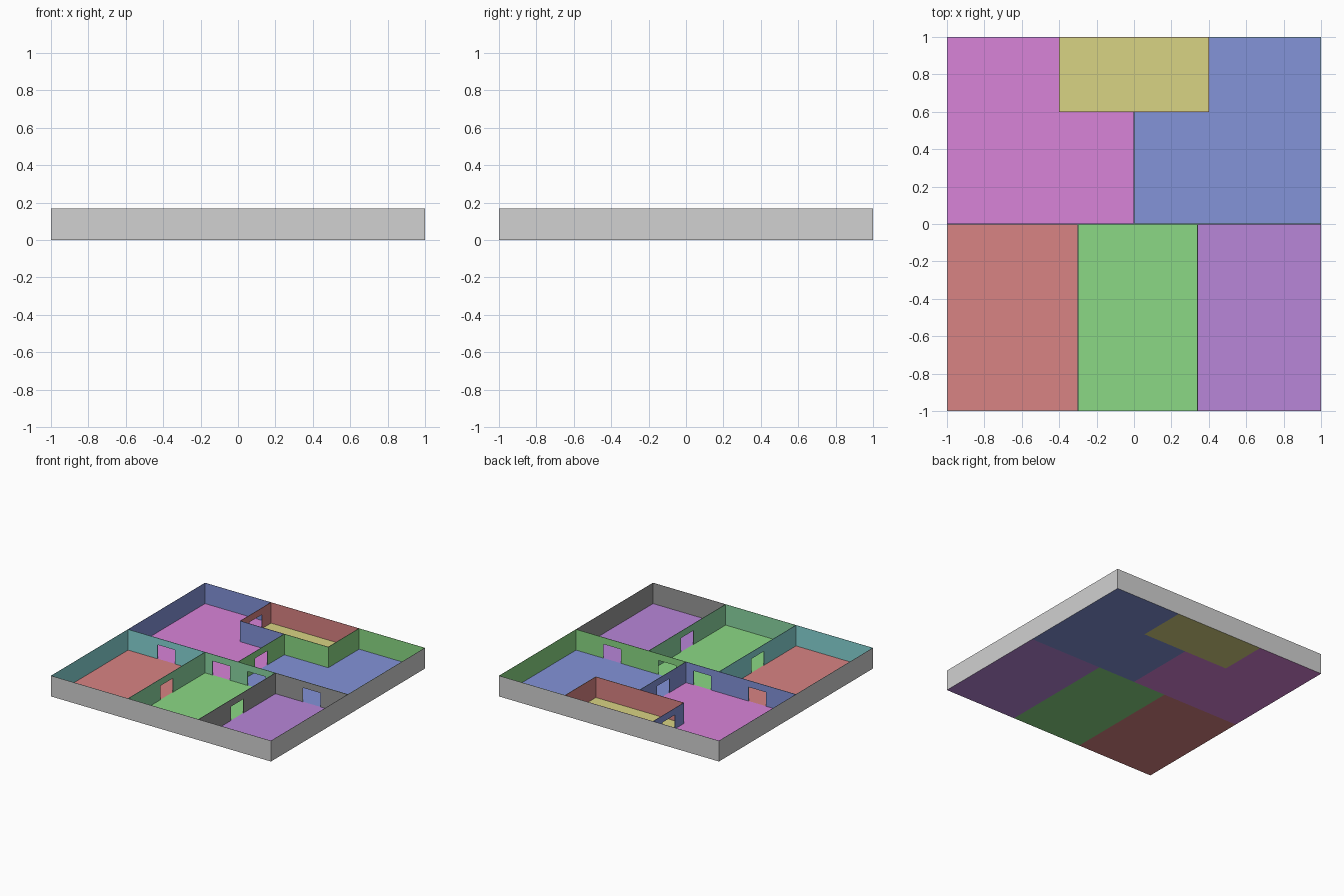
import bpy, bmesh
from mathutils import Vector

cube = bpy.data.objects.get("Cube")
if cube:
    bpy.data.objects.remove(cube, do_unlink=True)

HEIGHT = 0.17      # wall height
DOOR_TOP = 0.115   # doorway height
HALF_DOOR = 0.08
SKIN = 0.002       # half thickness of a partition


def material(name, *rgb):
    linear = [((c / 255 + 0.055) / 1.055) ** 2.4 for c in rgb] + [1.0]
    mat = bpy.data.materials.new(name)
    mat.use_nodes = True
    mat.diffuse_color = linear
    node = next(n for n in mat.node_tree.nodes if n.type == 'BSDF_PRINCIPLED')
    node.inputs["Base Color"].default_value = linear
    return mat


pink = material("pink", 217, 131, 217)
yellow = material("yellow", 217, 212, 131)
blue = material("blue", 131, 147, 217)
red = material("red", 217, 131, 131)
green = material("green", 139, 217, 133)
purple = material("purple", 184, 134, 217)
teal = material("teal", 135, 214, 214)
sea_green = material("sea green", 139, 214, 162)
dark_grey = material("dark grey", 152, 152, 152)
light_grey = material("light grey", 209, 209, 209)


def make_object(name, faces, mat):
    bm = bmesh.new()
    for face in faces:
        bm.faces.new([bm.verts.new(p) for p in face])
    bmesh.ops.remove_doubles(bm, verts=bm.verts[:], dist=0.0001)
    mesh = bpy.data.meshes.new(name)
    bm.to_mesh(mesh)
    bm.free()
    mesh.materials.append(mat)
    obj = bpy.data.objects.new(name, mesh)
    bpy.context.collection.objects.link(obj)


def at(p, z):
    return (p.x, p.y, z)


def rectangle(x0, y0, x1, y1):
    return [(x0, y0), (x1, y0), (x1, y1), (x0, y1)]


# Doorway centres, each on a wall shared by two rooms
doors = [Vector(d) for d in [(-0.65, 0), (-0.15, 0), (0.17, 0), (0.67, 0),
                             (-0.3, -0.5), (0.34, -0.5), (0, 0.3), (-0.4, 0.8)]]


def panel(a, b, inner_a, inner_b, z0, z1):
    """Inner face of a wall piece, with its rim, ends and underside."""
    faces = [[at(inner_b, z0), at(inner_a, z0), at(inner_a, z1), at(inner_b, z1)][::-1],
             [at(a, z1), at(inner_a, z1), at(inner_b, z1), at(b, z1)][::-1]]
    if z0 > 0:
        faces.append([at(a, z0), at(inner_a, z0), at(inner_b, z0), at(b, z0)])
    else:
        for p, q in ((a, inner_a), (b, inner_b)):
            faces.append([at(p, z0), at(q, z0), at(q, z1), at(p, z1)])
    return faces


def room_walls(outline):
    pts = [Vector(p) for p in outline]
    count = len(pts)
    dirs = [(pts[(i + 1) % count] - pts[i]).normalized() for i in range(count)]
    normals = [Vector((-d.y, d.x)) for d in dirs]
    inner = [pts[i] + SKIN * (normals[i] + normals[i - 1]) for i in range(count)]
    faces = []
    for i, d in enumerate(dirs):
        j = (i + 1) % count
        a, b, n = pts[i], pts[j], normals[i] * SKIN
        length = (b - a).length
        # Doorways lying on this wall, in order along it
        cuts = sorted((p - a).dot(d) for p in doors
                      if abs((p - a).dot(normals[i])) < 0.001
                      and 0 < (p - a).dot(d) < length)
        start, inner_start = a, inner[i]
        for c in cuts:
            left, right = a + d * (c - HALF_DOOR), a + d * (c + HALF_DOOR)
            faces += panel(start, left, inner_start, left + n, 0, HEIGHT)
            faces += panel(left, right, left + n, right + n, DOOR_TOP, HEIGHT)
            start, inner_start = right, right + n
        faces += panel(start, b, inner_start, inner[j], 0, HEIGHT)
    return faces


# Rooms: outline, floor colour, wall colour
rooms = {
    "back_right_room": ([(-1, 0), (0, 0), (0, 0.6), (-0.4, 0.6), (-0.4, 1), (-1, 1)],
                        pink, blue),
    "back_left_room": ([(0, 0), (1, 0), (1, 1), (0.4, 1), (0.4, 0.6), (0, 0.6)],
                       blue, green),
    "back_closet": (rectangle(-0.4, 0.6, 0.4, 1), yellow, red),
    "front_right_room": (rectangle(-1, -1, -0.3, 0), red, teal),
    "front_middle_room": (rectangle(-0.3, -1, 0.34, 0), green, sea_green),
    "front_left_room": (rectangle(0.34, -1, 1, 0), purple, dark_grey),
}
for name, (outline, floor_mat, wall_mat) in rooms.items():
    make_object(name + "_floor", [[(x, y, 0) for x, y in outline]], floor_mat)
    make_object(name + "_walls", room_walls(outline), wall_mat)

# Outer faces of the building
corners = [Vector(p) for p in rectangle(-1, -1, 1, 1)]
make_object("outer_walls",
            [[at(p, 0), at(q, 0), at(q, HEIGHT), at(p, HEIGHT)]
             for p, q in zip(corners, corners[1:] + corners[:1])], light_grey)
